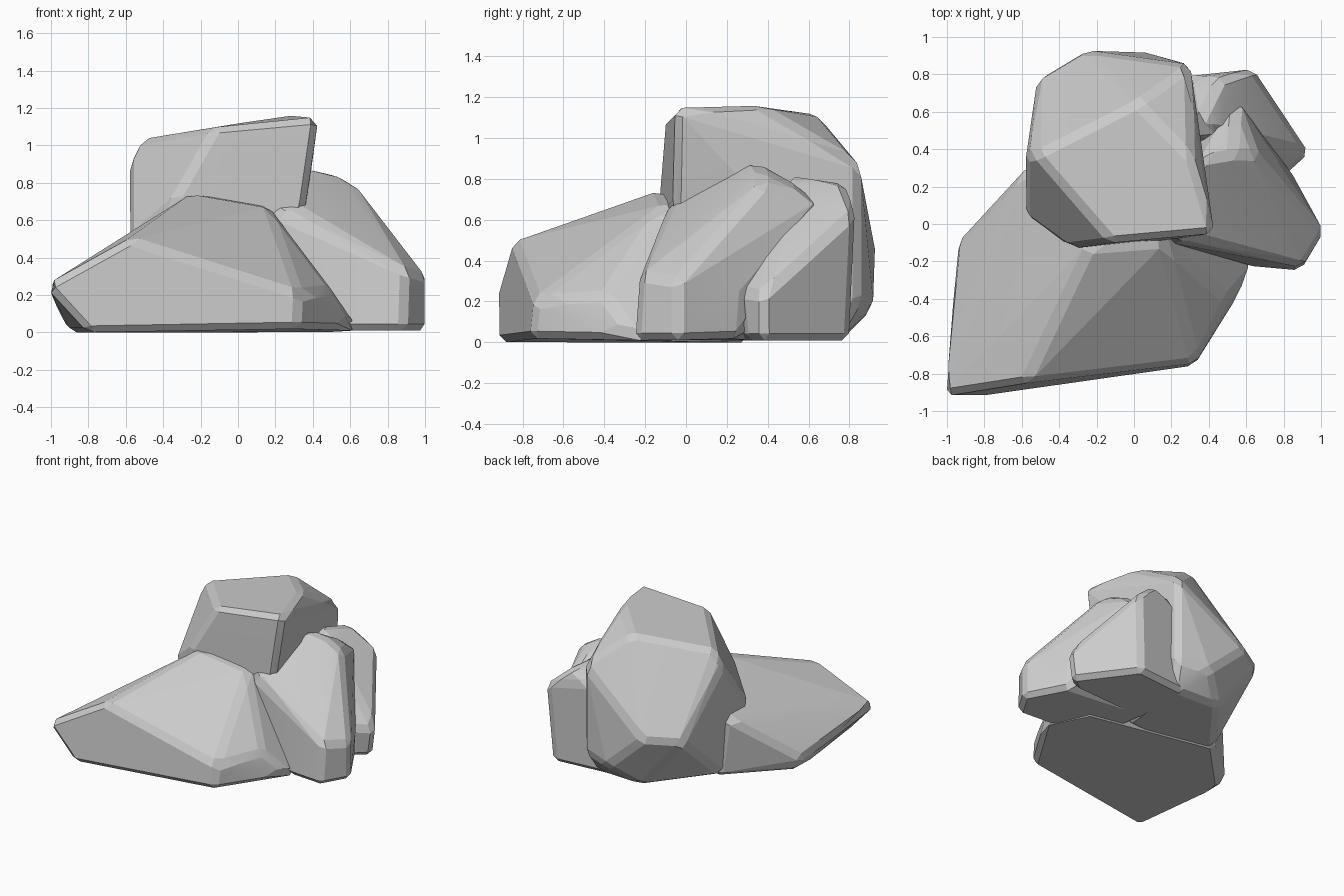
import bpy, bmesh, math


def rock(name, points, chamfer):
    """Convex boulder from its corner points, with worn (chamfered) edges."""
    bm = bmesh.new()
    for p in points:
        bm.verts.new(p)
    bmesh.ops.convex_hull(bm, input=bm.verts[:])
    loose = [v for v in bm.verts if not v.link_faces]
    bmesh.ops.delete(bm, geom=loose, context='VERTS')
    bmesh.ops.dissolve_limit(bm, angle_limit=math.radians(7), verts=bm.verts[:], edges=bm.edges[:])
    sharp = [e for e in bm.edges if len(e.link_faces) == 2 and e.calc_face_angle(0) > math.radians(14)]
    bmesh.ops.bevel(bm, geom=sharp, offset=chamfer, offset_type='OFFSET', segments=1,
                    profile=0.5, affect='EDGES', clamp_overlap=True)
    bmesh.ops.recalc_face_normals(bm, faces=bm.faces[:])
    mesh = bpy.data.meshes.new(name)
    bm.to_mesh(mesh)
    bm.free()
    ob = bpy.data.objects.new(name, mesh)
    bpy.context.collection.objects.link(ob)
    bpy.context.view_layer.objects.active = ob
    ob.select_set(True)
    bpy.ops.object.shade_smooth_by_angle(angle=math.radians(10))
    ob.select_set(False)
    return ob


# Wide wedge lying at the front
rock("front_boulder", [
    (-1.03, -0.92, 0.25), (-0.80, -0.92, 0.0), (0.32, -0.76, 0.02), (0.33, -0.74, 0.21),
    (0.65, -0.23, 0.01), (0.50, -0.40, 0.23), (-0.58, -0.85, 0.50), (-0.24, -0.13, 0.75),
    (0.16, -0.10, 0.68), (0.20, 0.20, 0.60), (-0.57, 0.31, 0.48), (-0.95, -0.10, 0.11),
    (-0.90, -0.10, 0.0), (-0.50, 0.31, 0.0), (0.50, 0.10, 0.0)], 0.035)

# Tall block at the back, its top overhanging the front boulder
rock("top_boulder", [
    (0.43, -0.05, 1.15), (0.31, 0.35, 1.17), (0.02, 0.65, 1.12), (-0.53, 0.37, 1.03),
    (-0.12, -0.10, 1.10), (-0.58, 0.04, 0.50), (-0.58, 0.36, 0.92), (-0.35, -0.13, 0.70),
    (0.36, -0.06, 0.67), (-0.02, -0.12, 0.66), (0.30, 0.85, 0.88), (-0.27, 0.93, 0.46),
    (0.05, 0.92, 0.17), (0.30, 0.85, 0.20), (-0.52, 0.78, 0.45), (-0.54, 0.52, 0.22),
    (-0.15, 0.76, 0.01), (0.25, 0.74, 0.01), (-0.52, 0.28, 0.01), (-0.35, 0.10, 0.01),
    (0.2, 0.15, 0.01)], 0.035)

# Leaning slab on the right
rock("right_boulder", [
    (0.62, -0.23, 0.01), (0.89, -0.25, 0.01), (0.90, -0.23, 0.33), (1.015, -0.04, 0.01),
    (1.015, -0.04, 0.30), (0.84, 0.26, 0.02), (0.85, 0.26, 0.25), (0.55, 0.67, 0.70),
    (0.50, 0.67, 0.61), (0.53, 0.37, 0.85), (0.36, 0.34, 0.89), (0.66, 0.37, 0.77),
    (0.11, -0.08, 0.68), (0.30, -0.07, 0.68), (0.25, 0.40, 0.45), (0.15, 0.35, 0.01),
    (0.20, -0.05, 0.01)], 0.035)

# Smaller slab tucked behind the right one
rock("back_right_boulder", [
    (0.33, 0.50, 0.83), (0.46, 0.77, 0.79), (0.64, 0.83, 0.64), (0.60, 0.80, 0.01),
    (0.94, 0.38, 0.23), (0.91, 0.38, 0.01), (0.81, 0.26, 0.25), (0.80, 0.29, 0.01),
    (0.28, 0.79, 0.70), (0.15, 0.76, 0.01), (0.15, 0.25, 0.01), (0.45, 0.50, 0.78)], 0.035)
